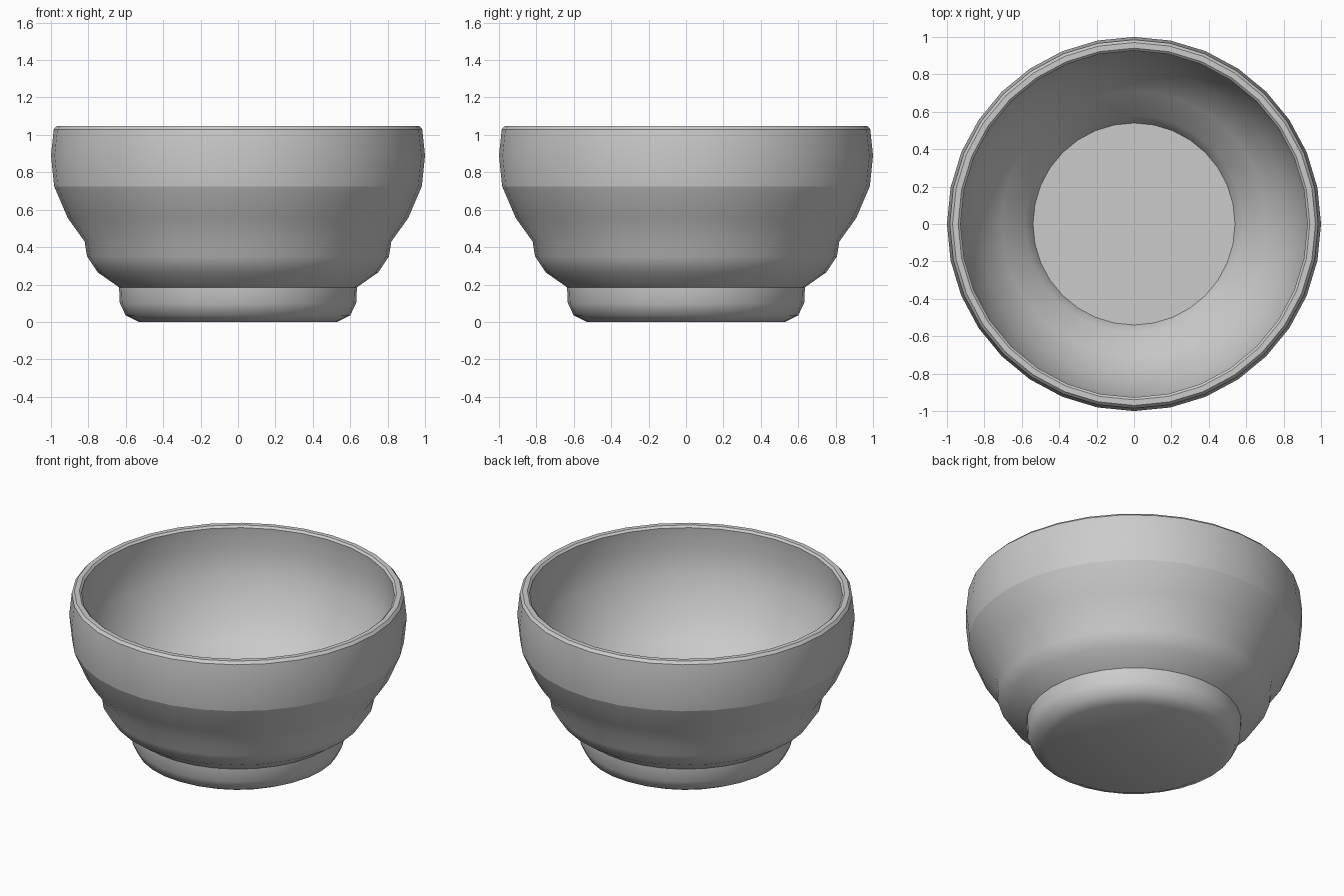
import bpy
import bmesh
import math

SEGMENTS = 32

cube = bpy.data.objects.get("Cube")
if cube:
    bpy.data.objects.remove(cube, do_unlink=True)

# Plain grey glaze
glaze = bpy.data.materials.new("grey_glaze")
glaze.use_nodes = True
grey = (0.6, 0.6, 0.6, 1)
glaze.diffuse_color = grey
glaze.node_tree.nodes["Principled BSDF"].inputs["Base Color"].default_value = grey


def lathe(name, profile, material):
    """Spin (radius, height, sharp) rings round z and cap both ends."""
    bm = bmesh.new()
    rings = []
    for radius, height, sharp in profile:
        ring = []
        for i in range(SEGMENTS):
            a = math.tau * i / SEGMENTS
            ring.append(bm.verts.new((radius * math.cos(a), radius * math.sin(a), height)))
        rings.append(ring)
    for low, high in zip(rings, rings[1:]):
        for i in range(SEGMENTS):
            j = (i + 1) % SEGMENTS
            bm.faces.new((low[i], low[j], high[j], high[i]))
    bm.faces.new(rings[0][::-1])
    bm.faces.new(rings[-1])
    for face in bm.faces:
        face.smooth = True
    # Keep the chosen rings crisp
    for ring, (radius, height, sharp) in zip(rings, profile):
        if sharp:
            for i in range(SEGMENTS):
                bm.edges.get((ring[i], ring[(i + 1) % SEGMENTS])).smooth = False
    mesh = bpy.data.meshes.new(name)
    bm.to_mesh(mesh)
    bm.free()
    mesh.materials.append(material)
    obj = bpy.data.objects.new(name, mesh)
    bpy.context.collection.objects.link(obj)
    return obj


foot = [(0.53, 0, False), (0.6, 0.035, False), (0.632, 0.1, False), (0.636, 0.185, True)]
belly = [(0.75, 0.265, False), (0.807, 0.35, False), (0.82, 0.43, False),
         (0.91, 0.555, False), (0.983, 0.725, True)]
collar = [(1, 0.89, False), (0.985, 1.03, True)]
rim = [(0.97, 1.047, True), (0.94, 1.047, True), (0.927, 1.035, True)]
inside = [(0.94, 0.89, False), (0.915, 0.73, False), (0.83, 0.53, False),
          (0.71, 0.37, False), (0.58, 0.27, False), (0.54, 0.19, True)]

lathe("bowl", foot + belly + collar + rim + inside, glaze)
